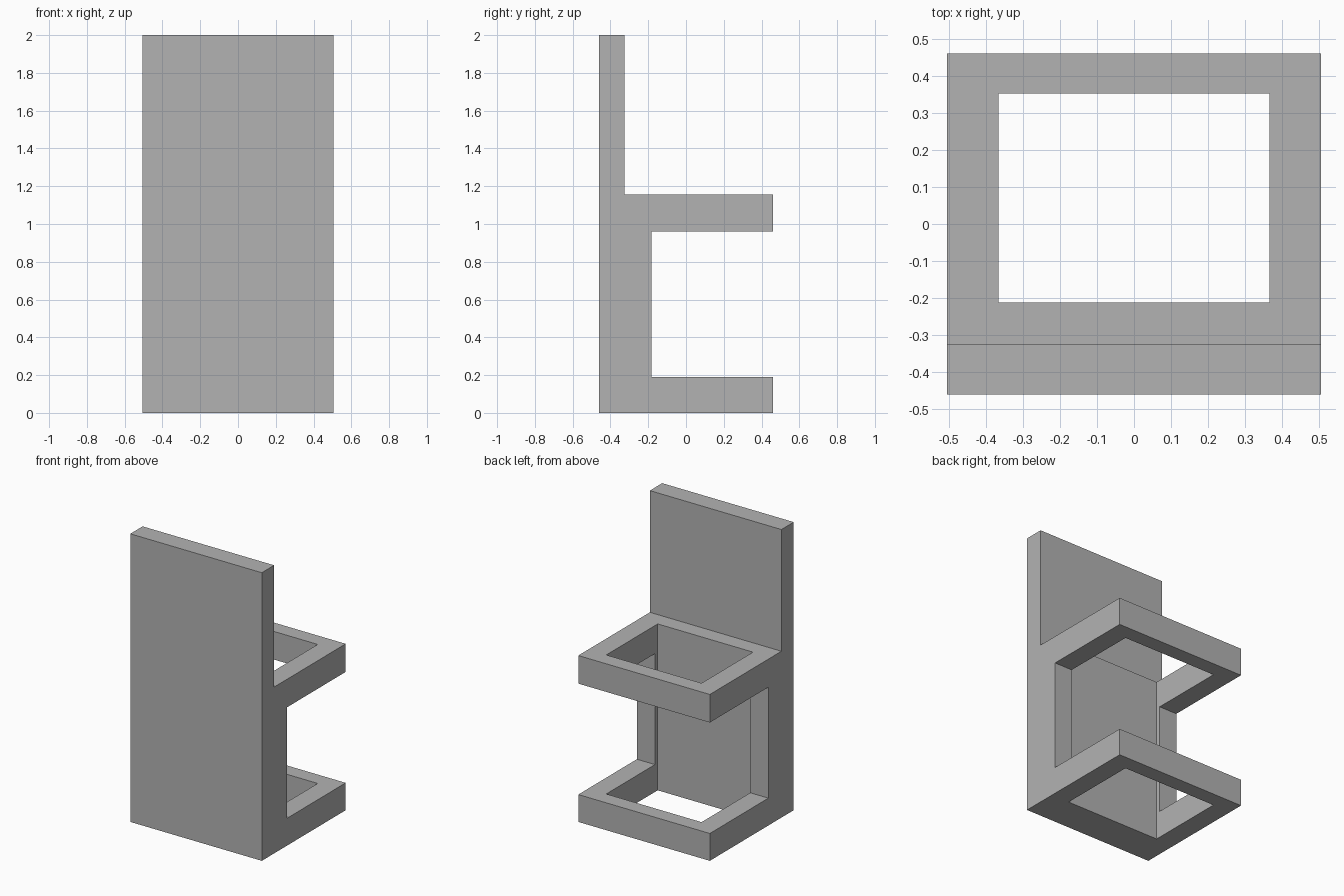
import bpy
import bmesh

default = bpy.data.objects.get("Cube")
if default:
    bpy.data.objects.remove(default, do_unlink=True)

grey = bpy.data.materials.new("plain grey")
grey.use_nodes = True
color = (0.45, 0.45, 0.45, 1)
grey.diffuse_color = color
grey.node_tree.nodes["Principled BSDF"].inputs["Base Color"].default_value = color


def extrude_profile(name, outline, half_width):
    """Extrude a (y, z) outline along x, centred on x = 0."""
    bm = bmesh.new()
    face = bm.faces.new([bm.verts.new((-half_width, y, z)) for y, z in outline])
    side = bmesh.ops.extrude_face_region(bm, geom=[face])["geom"]
    verts = [v for v in side if isinstance(v, bmesh.types.BMVert)]
    bmesh.ops.translate(bm, verts=verts, vec=(2 * half_width, 0, 0))
    bmesh.ops.recalc_face_normals(bm, faces=bm.faces)
    mesh = bpy.data.meshes.new(name)
    bm.to_mesh(mesh)
    bm.free()
    mesh.materials.append(grey)
    obj = bpy.data.objects.new(name, mesh)
    bpy.context.collection.objects.link(obj)
    return obj


# Tall plate with an upper and a lower arm
front, back = -0.46, 0.46
plate_back, post_back = -0.325, -0.182
base_top, ring_bottom, ring_top, top = 0.19, 0.96, 1.155, 2.0
holder = extrude_profile("ring_holder", [
    (front, 0), (back, 0), (back, base_top), (post_back, base_top),
    (post_back, ring_bottom), (back, ring_bottom), (back, ring_top),
    (plate_back, ring_top), (plate_back, top), (front, top)], 0.505)

# Rectangular shaft that opens both arms into rings and recesses the plate
shaft = extrude_profile("shaft_cutter", [
    (-0.212, -0.1), (0.352, -0.1), (0.352, 1.3), (-0.212, 1.3)], 0.366)
shaft.hide_render = True

cut = holder.modifiers.new("shaft", 'BOOLEAN')
cut.operation = 'DIFFERENCE'
cut.solver = 'EXACT'
cut.object = shaft
bpy.context.view_layer.objects.active = holder
holder.select_set(True)
bpy.ops.object.modifier_apply(modifier=cut.name)
bpy.data.objects.remove(shaft, do_unlink=True)
